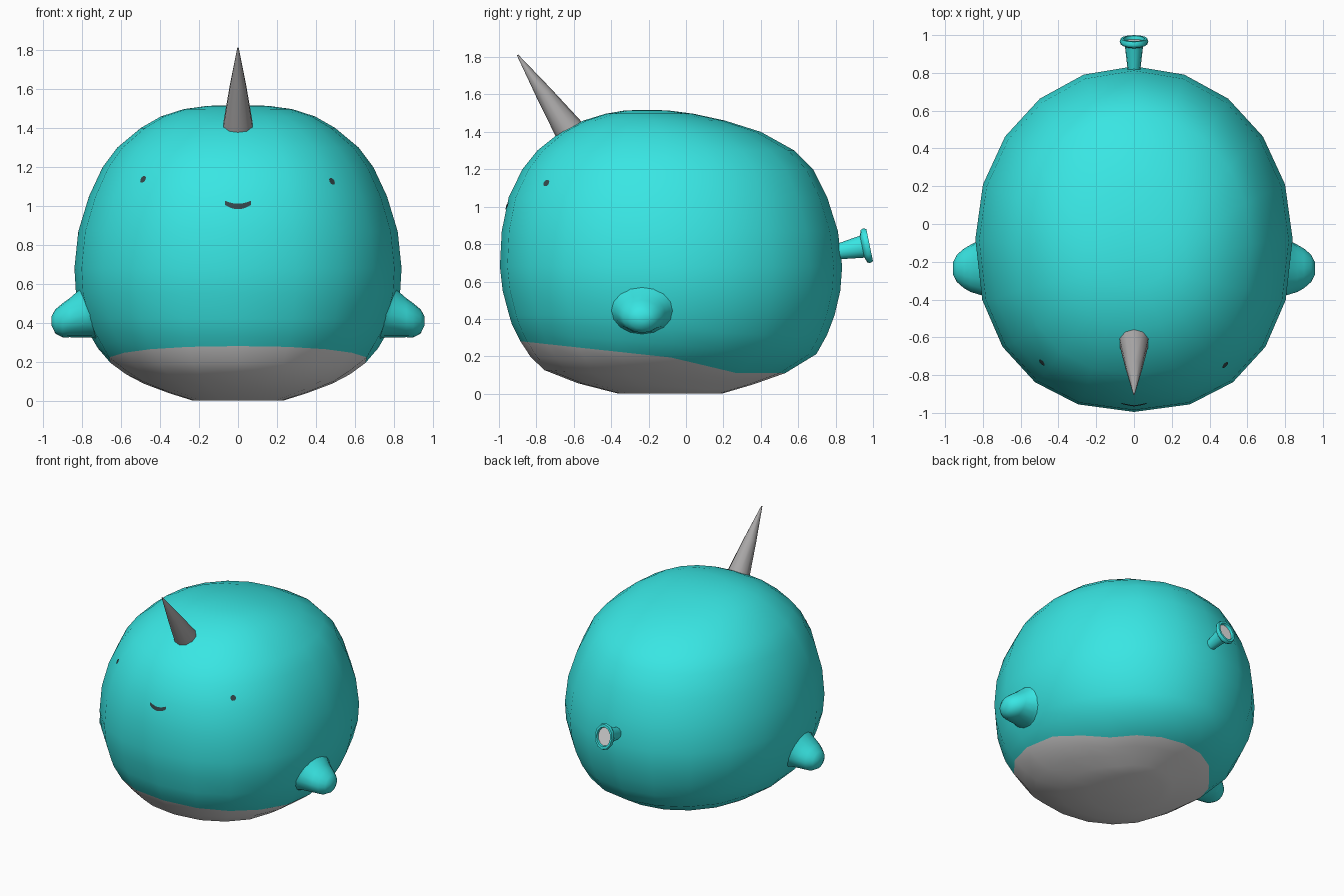
import bpy, bmesh, math
from mathutils import Vector
from mathutils.bvhtree import BVHTree

if "Cube" in bpy.data.objects:
    bpy.data.objects.remove(bpy.data.objects["Cube"])


def material(name, rgb):
    m = bpy.data.materials.new(name)
    m.diffuse_color = (*rgb, 1)
    m.use_nodes = True
    m.node_tree.nodes["Principled BSDF"].inputs["Base Color"].default_value = m.diffuse_color
    return m


TEAL = material("teal", (0.04, 0.79, 0.77))
GREY = material("horn grey", (0.40, 0.39, 0.39))
PALE = material("pale grey", (0.78, 0.77, 0.77))
DARK = material("dark slate", (0.035, 0.065, 0.07))


def finish(bm, name, mats, smooth=60):
    me = bpy.data.meshes.new(name)
    bm.to_mesh(me)
    bm.free()
    ob = bpy.data.objects.new(name, me)
    bpy.context.collection.objects.link(ob)
    for m in mats:
        me.materials.append(m)
    bpy.ops.object.select_all(action='DESELECT')
    ob.select_set(True)
    bpy.context.view_layer.objects.active = ob
    bpy.ops.object.shade_smooth_by_angle(angle=math.radians(smooth))
    return ob


def loft(rings, band_mats=None, cap_mats=(0, 0)):
    """Skin closed rings of points, capping both ends."""
    bm = bmesh.new()
    vs = [[bm.verts.new(p) for p in r] for r in rings]
    n = len(vs[0])
    for k in range(len(vs) - 1):
        for i in range(n):
            j = (i + 1) % n
            f = bm.faces.new((vs[k][i], vs[k][j], vs[k + 1][j], vs[k + 1][i]))
            f.material_index = band_mats[k] if band_mats else 0
    bm.faces.new(vs[0]).material_index = cap_mats[0]
    bm.faces.new(vs[-1]).material_index = cap_mats[1]
    bmesh.ops.recalc_face_normals(bm, faces=bm.faces)
    return bm


# ---- body: (z, half width, front y, back y) ----
PROFILE = [
    (0.00, 0.23, -0.36, 0.19), (0.05, 0.39, -0.56, 0.36), (0.11, 0.54, -0.74, 0.53),
    (0.22, 0.69, -0.855, 0.71), (0.38, 0.785, -0.935, 0.785), (0.55, 0.832, -0.98, 0.825),
    (0.68, 0.84, -0.995, 0.835), (0.87, 0.82, -0.985, 0.812), (1.05, 0.765, -0.948, 0.755),
    (1.20, 0.695, -0.875, 0.68), (1.30, 0.62, -0.795, 0.58), (1.40, 0.50, -0.67, 0.40),
    (1.46, 0.395, -0.55, 0.21), (1.497, 0.28, -0.43, 0.04), (1.514, 0.16, -0.33, -0.09),
    (1.518, 0.03, -0.23, -0.18)]
SEG = 20


def spow(v, e):
    return math.copysign(abs(v) ** e, v)


def body_point(z, a):
    """Egg-shaped section: the front half is squarer than the back."""
    for p, q in zip(PROFILE, PROFILE[1:]):
        if z <= q[0]:
            break
    t = (z - p[0]) / (q[0] - p[0])
    w, f, b = (p[i] + (q[i] - p[i]) * t for i in (1, 2, 3))
    e = 2 / (2.25 if math.cos(a) < -1e-6 else 2.04)
    return Vector((w * spow(math.sin(a), e), (f + b) / 2 + (b - f) / 2 * spow(math.cos(a), e), z))


def belly_height(y):
    if y < 0:
        return 0.185 - 0.108 * y
    return max(0.11, 0.185 - 0.32 * y)


angles = [2 * math.pi * i / SEG for i in range(SEG)]
edge = []
for a in angles:
    z = 0.2
    for _ in range(30):
        z += 0.4 * (belly_height(body_point(z, a).y) - z)
    edge.append(z)
rings = []
for t in (0, 0.2, 0.45, 0.7, 1):                       # pale belly
    rings.append([body_point(z * t, a) for z, a in zip(edge, angles)])
for t in (0.33, 0.66):                                 # blend to level rings
    rings.append([body_point(z + (0.42 - z) * t, a) for z, a in zip(edge, angles)])
for z in [0.42] + [p[0] for p in PROFILE[5:]]:
    rings.append([body_point(z, a) for a in angles])
bm = loft(rings, [1] * 4 + [0] * (len(rings) - 5), (1, 0))
tree = BVHTree.FromBMesh(bm)
finish(bm, "body", [TEAL, PALE], 80)


# ---- side fins: flared onto the body, then (x, centre z, half height, half depth) ----
FIN = [(0.865, 0.426, 0.100, 0.125), (0.90, 0.413, 0.088, 0.105),
       (0.938, 0.407, 0.062, 0.072), (0.957, 0.41, 0.025, 0.035)]


def fin_ring(cz, rz, ry, x):
    """Ring at a given x, or (x as a lift) resting on the body."""
    pts = []
    for i in range(16):
        a = 2 * math.pi * i / 16
        y, z = -0.235 + ry * math.cos(a), cz + rz * math.sin(a)
        if x < 0.5:
            hit = tree.ray_cast(Vector((3, y, z)), Vector((-1, 0, 0)))[0]
            pts.append(Vector((hit.x + x, y, z)))
        else:
            pts.append(Vector((x, y, z)))
    return pts


for side, label in ((1, "right"), (-1, "left")):
    fin = [fin_ring(0.445, 0.128, 0.17, -0.006), fin_ring(0.44, 0.116, 0.15, 0.016)]
    fin += [fin_ring(cz, rz, ry, x) for x, cz, rz, ry in FIN]
    fin = [[(side * p.x, p.y, p.z) for p in r] for r in fin]
    finish(loft(fin), label + "_fin", [TEAL], 80)


def turned(start, axis, profile, n, x_scale=1):
    """Rings of radius r at distance s along an axis in the yz plane."""
    axis = Vector(axis).normalized()
    up = Vector((1, 0, 0)).cross(axis)
    return [[Vector(start) + axis * s + up * (r * math.cos(2 * math.pi * i / n))
             + Vector((x_scale * r * math.sin(2 * math.pi * i / n), 0, 0))
             for i in range(n)] for s, r in profile]


# ---- horn ----
finish(loft(turned((0, -0.625, 1.41), (0, -0.275, 0.40),
                   [(0, 0.08), (0.24, 0.045), (0.487, 0.004)], 10)), "horn", [GREY], 50)

# ---- tail: flared tube with a pale recessed end ----
tail = turned((0, 0.79, 0.755), (0, 0.97, 0.20),
              [(0, 0.04), (0.04, 0.044), (0.155, 0.06), (0.165, 0.088), (0.178, 0.095),
               (0.196, 0.088), (0.196, 0.070), (0.178, 0.066)], 12, 0.8)
finish(loft(tail, None, (0, 1)), "tail", [TEAL, PALE], 50)


# ---- painted face details, laid on the body front ----
def on_body(x, z):
    hit, normal, _, _ = tree.ray_cast(Vector((x, -3, z)), Vector((0, 1, 0)))
    return hit + normal * 0.004, normal


for x, z, label in ((0.48, 1.125, "right"), (-0.485, 1.135, "left")):
    centre, normal = on_body(x, z)
    u = normal.cross(Vector((0, 0, 1))).normalized()
    v = u.cross(normal)
    bm = bmesh.new()
    face = bm.faces.new([bm.verts.new(centre + 0.02 * (u * math.cos(k * math.pi / 5)
                                                      + v * math.sin(k * math.pi / 5)))
                         for k in range(10)])
    face.normal_update()
    if face.normal.dot(normal) < 0:
        face.normal_flip()
    finish(bm, label + "_eye", [DARK])

bm = bmesh.new()
cols = []
for k in range(13):
    x = -0.065 + 0.13 * k / 12
    mid = 0.997 + 0.018 * (x / 0.065) ** 2
    half = 0.014 - 0.003 * (x / 0.065) ** 2
    cols.append([bm.verts.new(on_body(x, mid + d)[0]) for d in (-half, half)])
for a, b in zip(cols, cols[1:]):
    bm.faces.new((a[0], b[0], b[1], a[1]))
finish(bm, "mouth", [DARK])
